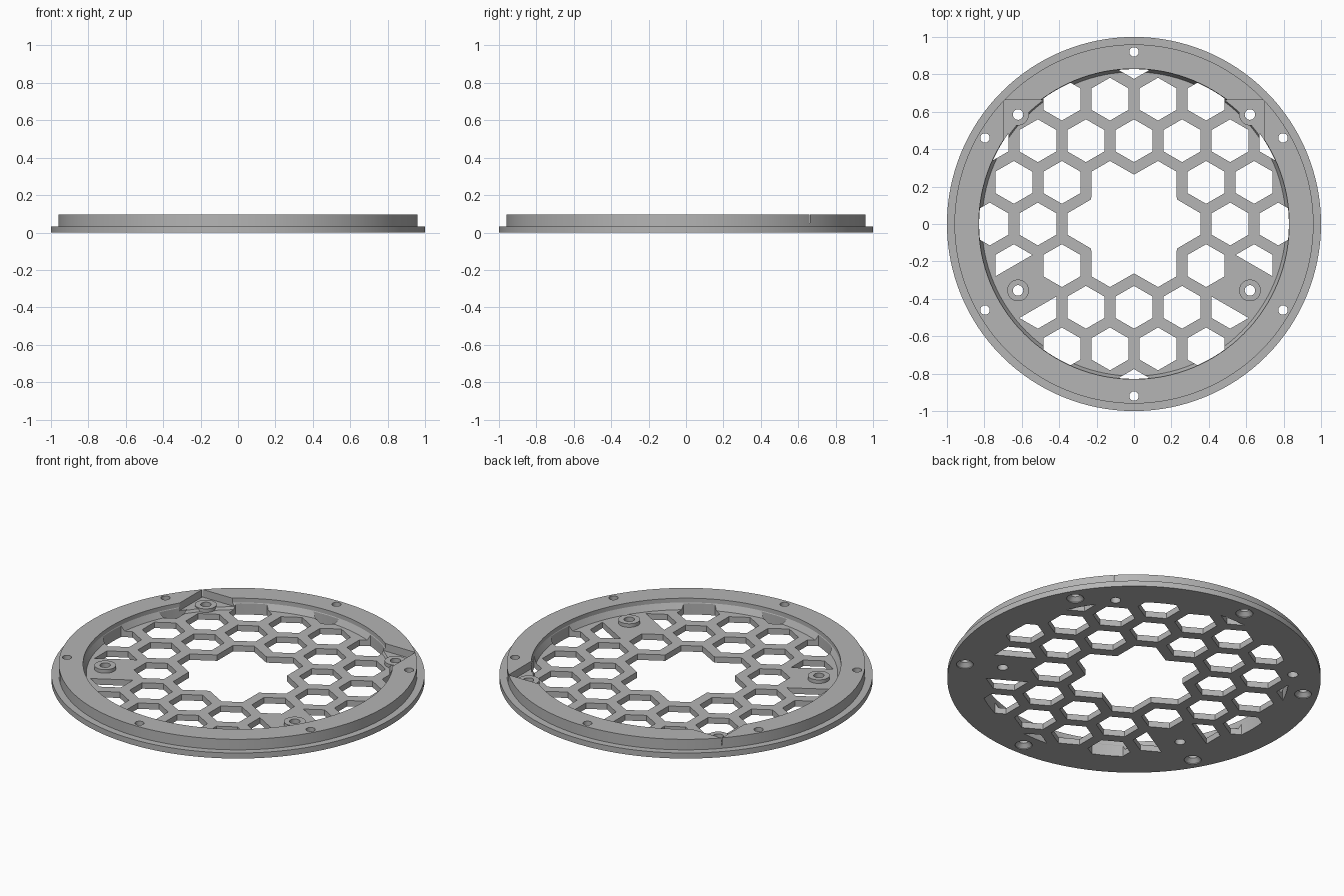
import bpy
import bmesh
from math import sin, cos, pi, radians, hypot, sqrt

if "Cube" in bpy.data.objects:
    bpy.data.objects.remove(bpy.data.objects["Cube"])

PITCH = 0.257                  # honeycomb spacing
HEX = 0.1145                   # hole corner radius
ROW = PITCH * sqrt(3) / 2
RIM = 0.828                    # opening radius inside the ring
SCREWS = [(s * 0.62, y) for s in (-1, 1) for y in (0.585, -0.355)]

grey = bpy.data.materials.new("plain grey")
grey.use_nodes = True
colour = (0.46, 0.46, 0.46, 1)
grey.diffuse_color = colour
grey.node_tree.nodes["Principled BSDF"].inputs["Base Color"].default_value = colour


def finish(name, bm):
    bmesh.ops.recalc_face_normals(bm, faces=bm.faces)
    mesh = bpy.data.meshes.new(name)
    bm.to_mesh(mesh)
    bm.free()
    mesh.materials.append(grey)
    obj = bpy.data.objects.new(name, mesh)
    bpy.context.collection.objects.link(obj)
    return obj


def prism(bm, points, low, high):
    face = bm.faces.new([bm.verts.new((x, y, low)) for x, y in points])
    side = bmesh.ops.extrude_face_region(bm, geom=[face])["geom"]
    for v in side:
        if isinstance(v, bmesh.types.BMVert):
            v.co.z = high


def circle(x, y, r, n=32):
    return [(x + r * cos(2 * pi * i / n), y + r * sin(2 * pi * i / n)) for i in range(n)]


def lathe(bm, profile, x=0, y=0, n=128):
    # Closed solid of revolution, capped flat at both ends of the profile
    rings = [[bm.verts.new((px, py, z)) for px, py in circle(x, y, r, n)] for r, z in profile]
    for a, b in zip(rings, rings[1:]):
        for i in range(n):
            j = (i + 1) % n
            bm.faces.new((a[i], a[j], b[j], b[i]))
    bm.faces.new(rings[0])
    bm.faces.new(rings[-1])


def combine(target, other, operation):
    mod = target.modifiers.new("cut", "BOOLEAN")
    mod.operation = operation
    mod.solver = "EXACT"
    mod.object = other
    bpy.context.view_layer.objects.active = target
    bpy.ops.object.modifier_apply(modifier=mod.name)
    bpy.data.objects.remove(other)


# Flange, raised ring and thin plate in one turned body
bm = bmesh.new()
lathe(bm, [(1, 0), (1, 0.033), (0.96, 0.033), (0.96, 0.095),
           (0.83, 0.095), (0.83, 0.07), (0.813, 0.035)])
cover = finish("grille_cover", bm)

# Honeycomb holes; those beside the lower bosses are halved
bm = bmesh.new()
for row in range(-4, 5):
    for col in range(-4, 5):
        x, y = (col + (row % 2) / 2) * PITCH, row * ROW
        dist = hypot(x, y)
        if dist < PITCH * 1.1 or dist > 0.9:
            continue
        if row == -2 and abs(x) > 0.7:
            continue
        angles = [30 + 60 * i for i in range(6)]
        if row == -1 and abs(x) > 0.6:
            angles = [-30, 30, 90, 150] if x > 0 else [30, 90, 150, 210]
        if row == -2 and abs(x) > 0.5:
            angles = [150, 210, 270, 330] if x > 0 else [210, 270, 330, 390]
        prism(bm, [(x + HEX * cos(radians(a)), y + HEX * sin(radians(a))) for a in angles], -0.1, 0.2)

# Star shaped centre opening
star = []
for k in range(6):
    a = radians(60 * k)
    for t in (-pi / 6, pi / 6):
        star.append((PITCH * cos(a) + HEX * cos(a + t), PITCH * sin(a) + HEX * sin(a + t)))
    star.append((0.264 * cos(a + pi / 6), 0.264 * sin(a + pi / 6)))
prism(bm, star, -0.1, 0.2)
holes = finish("honeycomb_cutter", bm)

# Keep the holes inside the ring
bm = bmesh.new()
prism(bm, circle(0, 0, RIM, 128), -0.05, 0.15)
combine(holes, finish("rim_limit", bm), "INTERSECT")
combine(cover, holes, "DIFFERENCE")

# Square pockets in the ring for the upper screws
bm = bmesh.new()
for s in (-1, 1):
    prism(bm, [(s * 0.48, 0.44), (s * 0.697, 0.44), (s * 0.697, 0.662), (s * 0.48, 0.662)], 0.05, 0.2)
combine(cover, finish("pocket_cutter", bm), "DIFFERENCE")

# Screw bosses
bm = bmesh.new()
for x, y in SCREWS:
    prism(bm, circle(x, y, 0.058), 0.01, 0.056)
combine(cover, finish("boss", bm), "UNION")

# Boss holes and countersunk ring holes
bm = bmesh.new()
for x, y in SCREWS:
    prism(bm, circle(x, y, 0.028), -0.1, 0.2)
for k in range(6):
    a = radians(30 + 60 * k)
    lathe(bm, [(0.046, -0.05), (0.046, 0.005), (0.025, 0.026), (0.025, 0.2)],
          0.92 * cos(a), 0.92 * sin(a), 32)
combine(cover, finish("screw_cutter", bm), "DIFFERENCE")

bpy.ops.object.select_all(action="DESELECT")
cover.select_set(True)
bpy.context.view_layer.objects.active = cover
bpy.ops.object.shade_smooth_by_angle(angle=radians(25))
